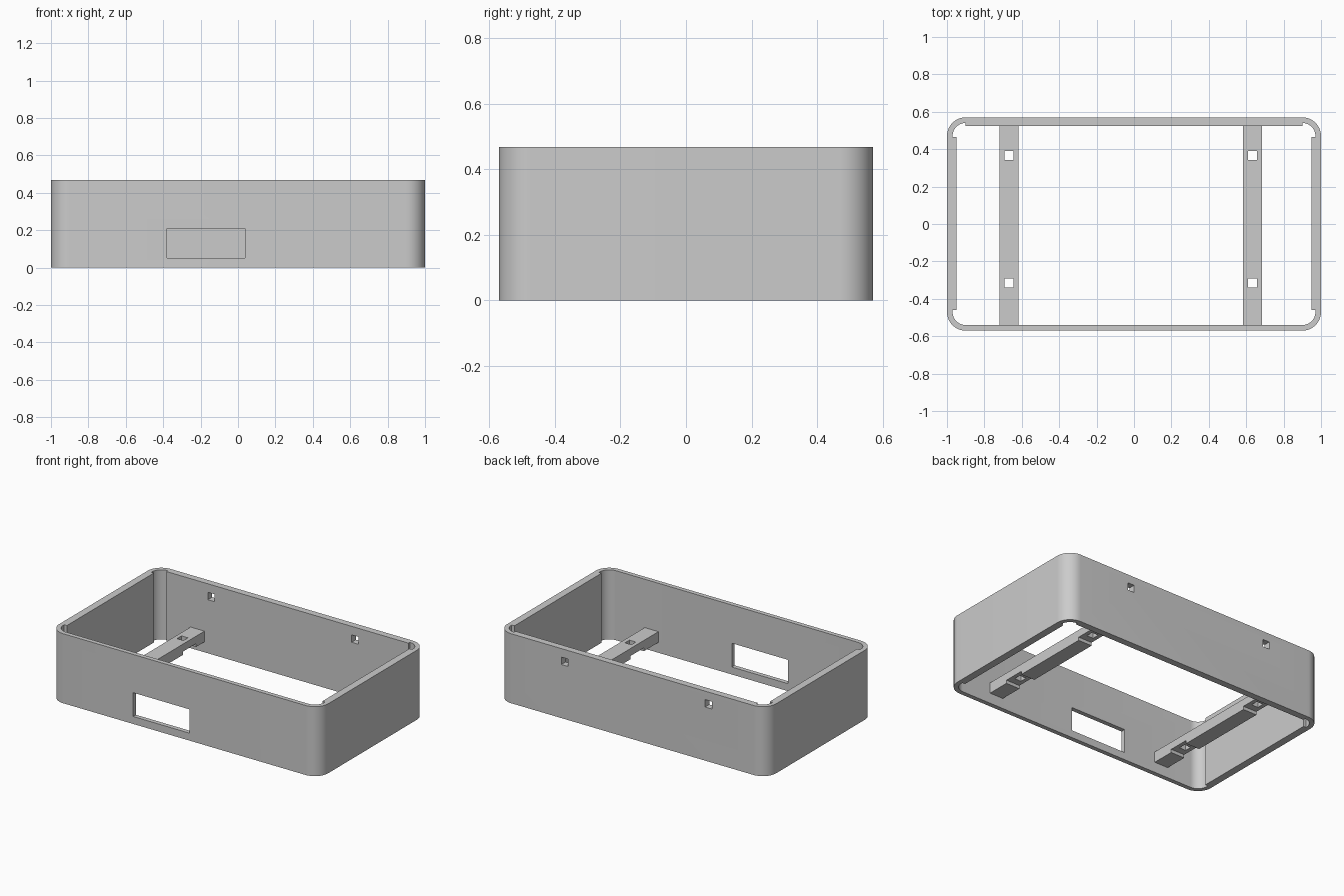
import bpy, bmesh, math
from mathutils import Vector

cube = bpy.data.objects.get("Cube")
if cube:
    bpy.data.objects.remove(cube, do_unlink=True)

HEIGHT = 0.467

grey = bpy.data.materials.new("plain grey")
grey.use_nodes = True
grey.diffuse_color = (0.6, 0.6, 0.6, 1)
grey.node_tree.nodes["Principled BSDF"].inputs["Base Color"].default_value = (0.6, 0.6, 0.6, 1)


def prism(name, points, push):
    """Extrude a closed outline along the push vector."""
    bm = bmesh.new()
    face = bm.faces.new([bm.verts.new(p) for p in points])
    new = bmesh.ops.extrude_face_region(bm, geom=[face])["geom"]
    moved = [v for v in new if isinstance(v, bmesh.types.BMVert)]
    bmesh.ops.translate(bm, verts=moved, vec=Vector(push))
    bmesh.ops.recalc_face_normals(bm, faces=bm.faces)
    mesh = bpy.data.meshes.new(name)
    bm.to_mesh(mesh)
    bm.free()
    obj = bpy.data.objects.new(name, mesh)
    bpy.context.collection.objects.link(obj)
    mesh.materials.append(grey)
    return obj


def box(name, lo, hi):
    outline = [(lo[0], lo[1], lo[2]), (hi[0], lo[1], lo[2]),
               (hi[0], hi[1], lo[2]), (lo[0], hi[1], lo[2])]
    return prism(name, outline, (0, 0, hi[2] - lo[2]))


def arc(cx, cy, radius, start, steps=14):
    angles = [math.radians(start + 90 * i / steps) for i in range(steps + 1)]
    return [(cx + radius * math.cos(a), cy + radius * math.sin(a)) for a in angles]


def mirrored(half):
    """Close a right-hand half outline with its mirror image."""
    return half + [(-x, y) for x, y in reversed(half)]


def cut(target, cutters):
    bpy.context.view_layer.objects.active = target
    for cutter in cutters:
        mod = target.modifiers.new("cut", 'BOOLEAN')
        mod.operation = 'DIFFERENCE'
        mod.solver = 'EXACT'
        mod.object = cutter
        bpy.ops.object.modifier_apply(modifier=mod.name)
        bpy.data.objects.remove(cutter, do_unlink=True)


# Rounded case walls
outer = mirrored(arc(0.9, -0.47, 0.1, -90) + arc(0.9, 0.47, 0.1, 0))
case = prism("case_walls", [(x, y, 0) for x, y in outer], (0, 0, HEIGHT))

# Open cavity: thicker side and back walls, relieved at the corners
inner = mirrored(arc(0.9, -0.47, 0.07, -90)
                 + [(0.97, -0.46), (0.95, -0.46), (0.95, 0.465), (0.97, 0.465)]
                 + arc(0.9, 0.47, 0.07, 0) + [(0.9, 0.525)])
cavity = prism("cavity_cutter", [(x, y, -0.1) for x, y in inner], (0, 0, HEIGHT + 0.2))

# Front window and two square holes high in the back wall
window = box("window_cutter", (-0.38, -0.7, 0.05), (0.037, -0.45, 0.21))
back_holes = [box("back_hole_cutter", (x - 0.025, 0.45, 0.36), (x + 0.025, 0.7, 0.41))
              for x in (-0.566, 0.502)]
cut(case, [cavity, window] + back_holes)

# Cross bars with recesses under the square screw holes
HOLES_Y = (-0.315, 0.365)
BOTTOM, RECESS, TOP = 0.07, 0.092, 0.142
for name, x0, x1 in (("right_cross_bar", -0.72, -0.617), ("left_cross_bar", 0.583, 0.685)):
    side = [(-0.54, BOTTOM)]
    for y in HOLES_Y:
        side += [(y - 0.07, BOTTOM), (y - 0.07, RECESS), (y + 0.07, RECESS), (y + 0.07, BOTTOM)]
    side += [(0.525, BOTTOM), (0.525, TOP), (-0.54, TOP)]
    bar = prism(name, [(x0, y, z) for y, z in side], (x1 - x0, 0, 0))
    mid = (x0 + x1) / 2
    cut(bar, [box("screw_hole_cutter", (mid - 0.024, y - 0.024, 0), (mid + 0.024, y + 0.024, 0.3))
              for y in HOLES_Y])

# Smooth corners, sharp edges elsewhere
bpy.ops.object.select_all(action='DESELECT')
case.select_set(True)
bpy.context.view_layer.objects.active = case
bpy.ops.object.shade_smooth_by_angle(angle=math.radians(30))
